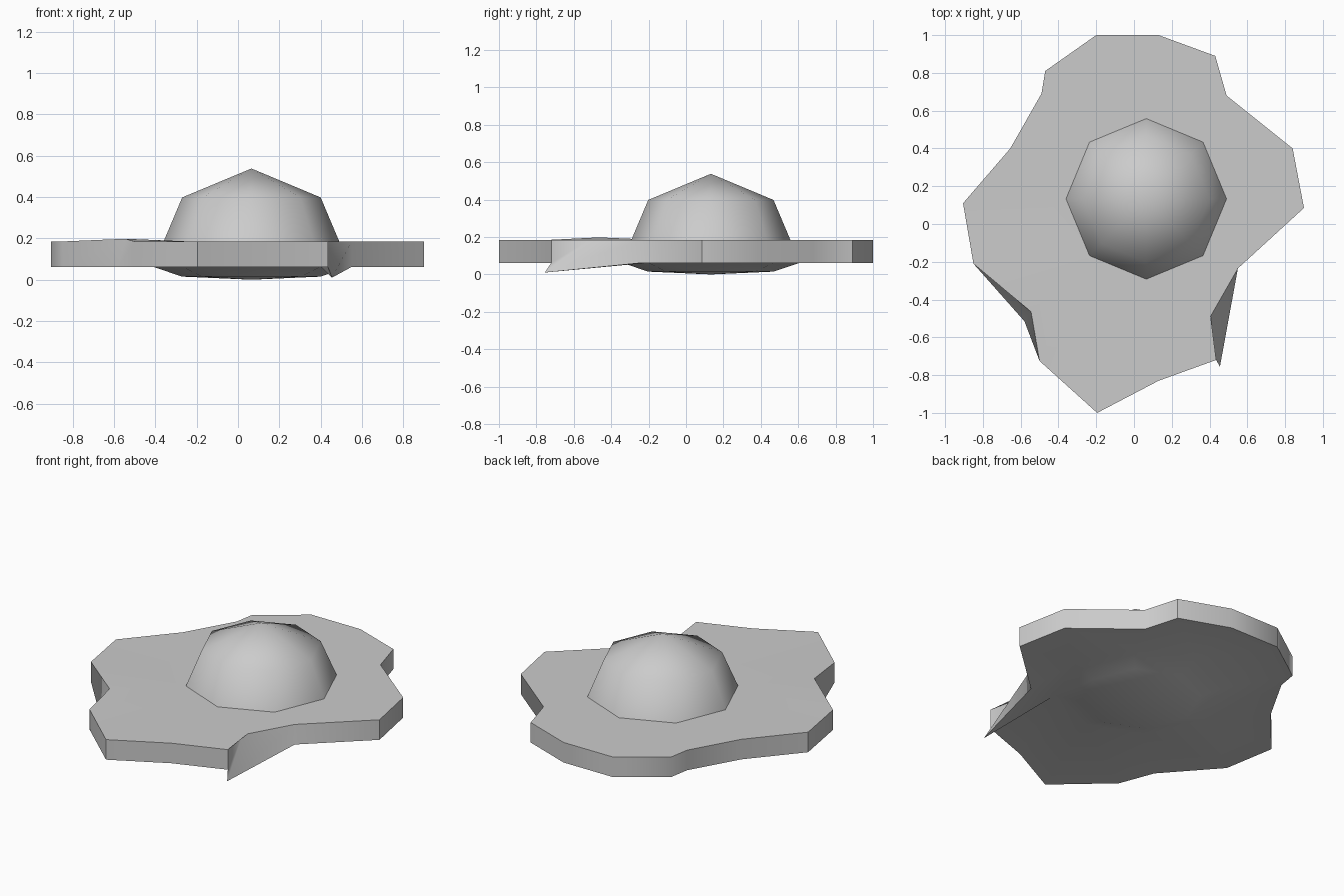
import bpy, bmesh, math

if "Cube" in bpy.data.objects:
    bpy.data.objects.remove(bpy.data.objects["Cube"])

CX, CY = 0.065, 0.133
N = 8
TOP, BOT = 0.19, 0.067

# Clockwise outline of the egg white
outline = [(-0.2, 1), (0.13, 1), (0.43, 0.89), (0.49, 0.68), (0.84, 0.40), (0.90, 0.085),
           (0.55, -0.235), (0.39, -0.515), (0.435, -0.72), (0.13, -0.83), (-0.195, -1),
           (-0.5, -0.725), (-0.545, -0.465), (-0.85, -0.21), (-0.905, 0.11),
           (-0.655, 0.40), (-0.49, 0.69), (-0.47, 0.81)]
upper = [(x, y, TOP) for x, y in outline]
lower = [(x, y, BOT) for x, y in outline]
upper[12] = (-0.545, -0.465, 0.203)      # raised fold
lower[7] = (0.455, -0.755, 0.015)        # drooping tip
lower[12] = (-0.58, -0.515, BOT)


def finish(bm, name, angle):
    bmesh.ops.recalc_face_normals(bm, faces=bm.faces)
    mesh = bpy.data.meshes.new(name)
    bm.to_mesh(mesh)
    bm.free()
    ob = bpy.data.objects.new(name, mesh)
    bpy.context.collection.objects.link(ob)
    bpy.ops.object.select_all(action='DESELECT')
    ob.select_set(True)
    bpy.context.view_layer.objects.active = ob
    bpy.ops.object.shade_smooth_by_angle(angle=math.radians(angle))
    return ob


def ring(bm, r, z):
    return [bm.verts.new((CX + r * math.cos(k * math.tau / N),
                          CY + r * math.sin(k * math.tau / N), z)) for k in range(N)]


def bridge(bm, a, b):
    n = len(a)
    for i in range(n):
        j = (i + 1) % n
        bm.faces.new((a[i], a[j], b[j], b[i]))


def cap(bm, loop, z):
    tip = bm.verts.new((CX, CY, z))
    for i in range(N):
        bm.faces.new((loop[i], loop[(i + 1) % N], tip))


def nearest(p):
    return round(math.atan2(p[1] - CY, p[0] - CX) / (math.tau / N)) % N


def collar(bm, outer, inner):
    """Join the outline to the octagon around the yolk."""
    n = len(outer)
    near = [nearest(p) for p in outline]
    for i in range(n):
        j = (i + 1) % n
        a, b = near[i], near[j]
        for s in range((a - b) % N):
            bm.faces.new((outer[j], inner[(a - s) % N], inner[(a - s - 1) % N]))
        bm.faces.new((outer[i], outer[j], inner[a]))


# Egg white with underside bulge
bm = bmesh.new()
u = [bm.verts.new(p) for p in upper]
l = [bm.verts.new(p) for p in lower]
bridge(bm, u, l)
hole = ring(bm, 0.425, TOP)
collar(bm, u, hole)
rim = ring(bm, 0.475, BOT)
collar(bm, l, rim)
base = ring(bm, 0.335, 0.02)
bridge(bm, rim, base)
cap(bm, base, 0.005)
# Yolk dome, continuing the same closed surface
shoulder = ring(bm, 0.335, 0.403)
bridge(bm, hole, shoulder)
cap(bm, shoulder, 0.543)
egg = finish(bm, "fried_egg", 46)

# Rest the lowest point on the ground
low = min(v.co.z for v in egg.data.vertices)
for v in egg.data.vertices:
    v.co.z -= low
